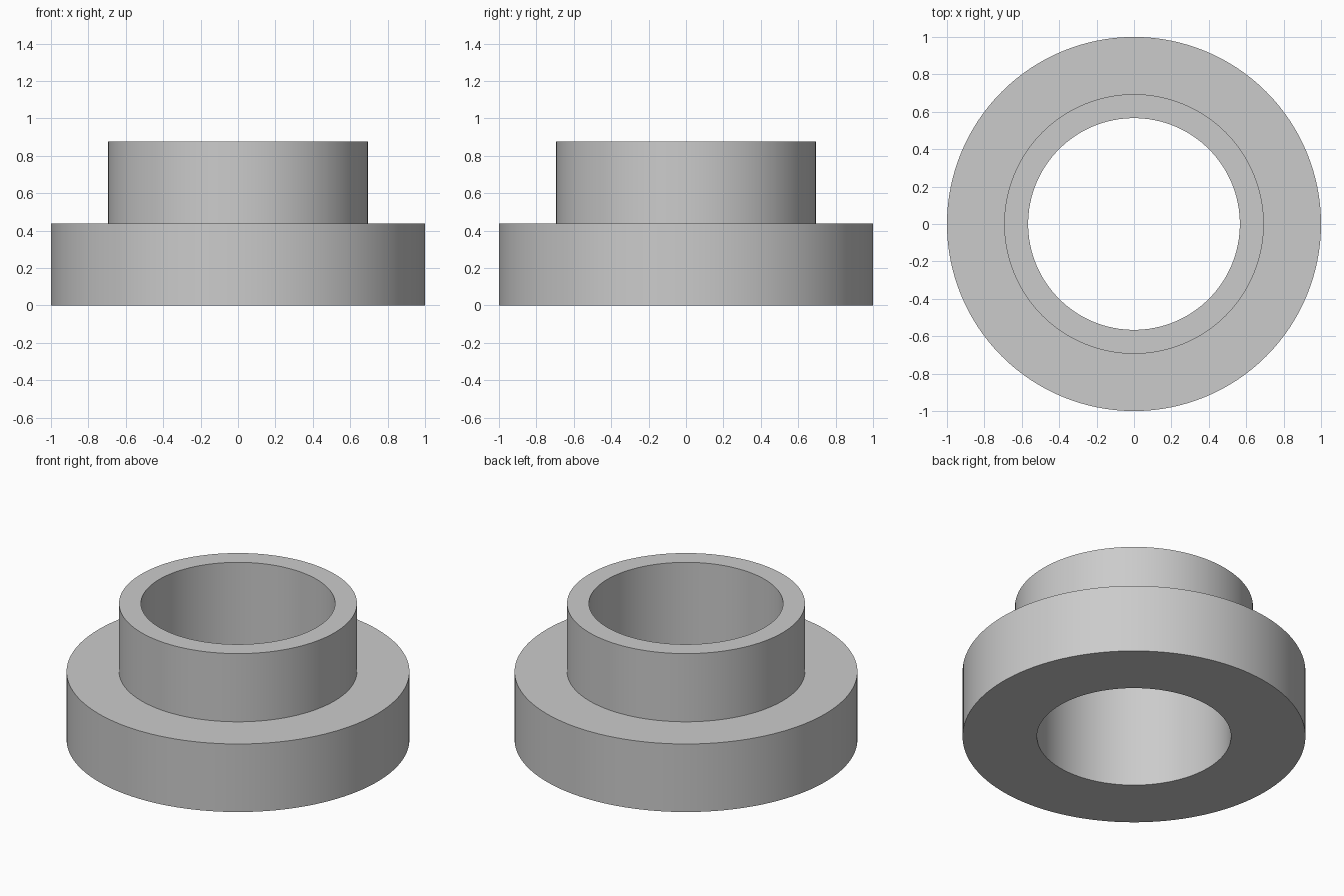
import bpy, bmesh, math

cube = bpy.data.objects.get("Cube")
if cube:
    bpy.data.objects.remove(cube, do_unlink=True)

SEGMENTS = 128
BORE, COLLAR, FLANGE = 0.566, 0.694, 1.0   # radii
STEP, TOP = 0.438, 0.877                   # heights

grey = bpy.data.materials.new("plain grey")
grey.use_nodes = True
colour = (0.6, 0.6, 0.6, 1)
grey.diffuse_color = colour
grey.node_tree.nodes["Principled BSDF"].inputs["Base Color"].default_value = colour


def lathe(name, profile):
    """Turn a closed (radius, height) profile around the z axis."""
    bm = bmesh.new()
    verts = [bm.verts.new((r, 0, z)) for r, z in profile]
    edges = [bm.edges.new((v, verts[i - 1])) for i, v in enumerate(verts)]
    bmesh.ops.spin(bm, geom=verts + edges, cent=(0, 0, 0), axis=(0, 0, 1),
                   angle=math.tau, steps=SEGMENTS, use_merge=True)
    bmesh.ops.remove_doubles(bm, verts=bm.verts[:], dist=0.0001)
    bmesh.ops.recalc_face_normals(bm, faces=bm.faces[:])
    mesh = bpy.data.meshes.new(name)
    bm.to_mesh(mesh)
    bm.free()
    mesh.materials.append(grey)
    obj = bpy.data.objects.new(name, mesh)
    bpy.context.collection.objects.link(obj)
    return obj


# Wide flange and narrower collar in one turned piece with a through bore
bushing = lathe("flanged_bushing", [
    (BORE, 0), (FLANGE, 0), (FLANGE, STEP),
    (COLLAR, STEP), (COLLAR, TOP), (BORE, TOP)])

# Smooth round walls, crisp rims
bpy.ops.object.select_all(action='DESELECT')
bushing.select_set(True)
bpy.context.view_layer.objects.active = bushing
bpy.ops.object.shade_smooth_by_angle(angle=math.radians(30))
